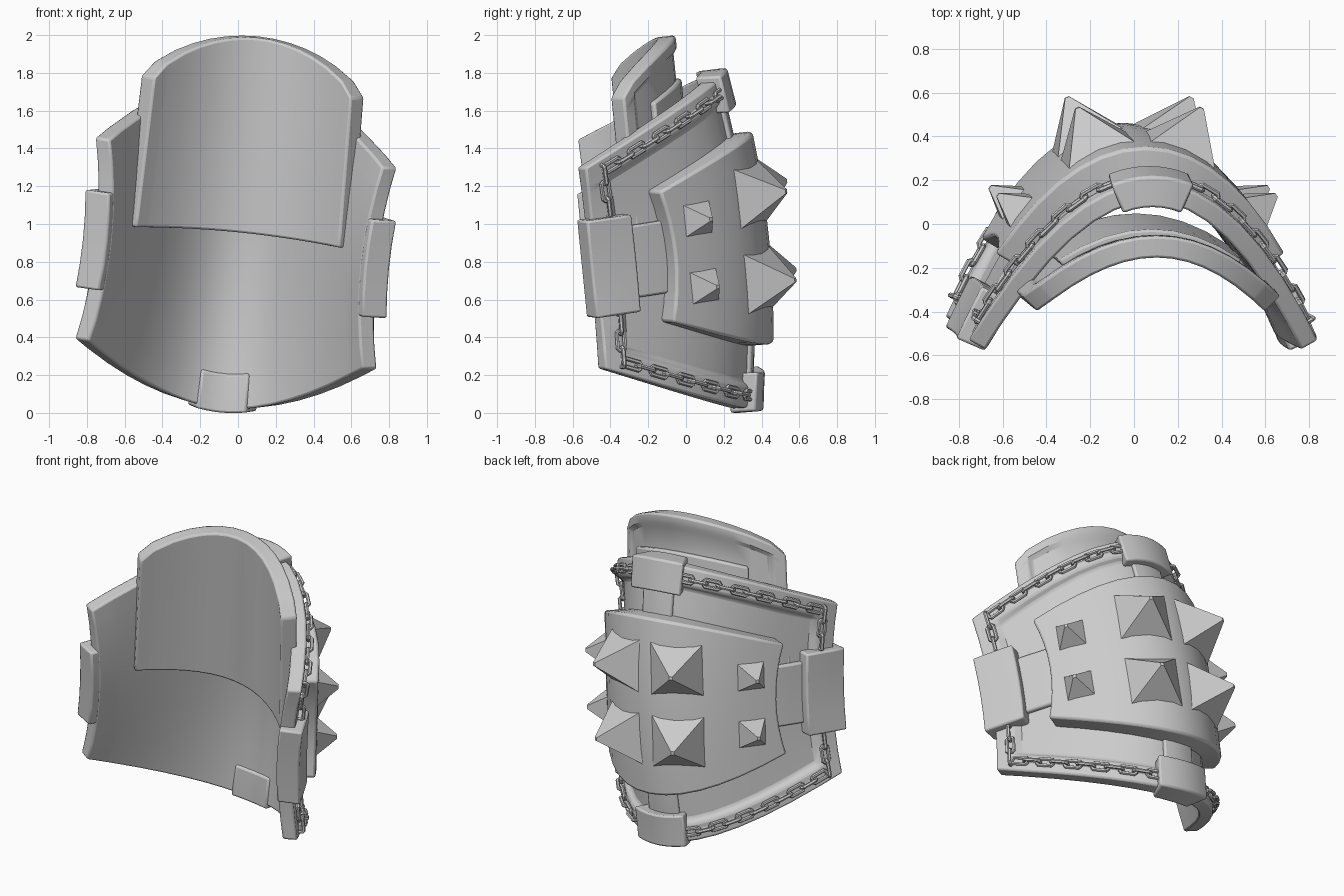
import bpy, bmesh, math
from mathutils import Matrix, Vector

if "Cube" in bpy.data.objects:
    bpy.data.objects.remove(bpy.data.objects["Cube"])

# The whole piece is modelled upright, then leaned slightly sideways and forwards
LEAN = Matrix.Translation((0, 0, 0.95)) @ Matrix.Rotation(0.1, 4, 'Y') @ Matrix.Rotation(0.1, 4, 'X')


def top(u):
    return 0.48 + 0.34 * (1 - min(u * u, 1))


def bot(u):
    return -0.595 - 0.36 * (1 - min(u * u, 1))


def offset(f, u, z, d):
    """Point on a surface, pushed d along its horizontal normal."""
    p, t = f(u, z), f(u + 0.005, z) - f(u - 0.005, z)
    return p + Vector((-t.y, t.x, 0)).normalized() * d


def shell_s(u, z):
    h = 0.54 + 0.35 * (1 - min(u * u, 1))
    m = 1 - min(1, abs((z + 0.055) / h)) ** 2
    return Vector((0.805 * u * (1 - 0.07 * m), 0.27 - 0.755 * u * u + 0.08 * m * (1 - abs(u) ** 3), z))


def tongue_s(u, z):
    return Vector(((0.61 - 0.02 * z) * u, 0.05 - 0.3 * u * u, z))


def finish(name, bm, bevel=0.0, smooth=True):
    bmesh.ops.recalc_face_normals(bm, faces=bm.faces)
    me = bpy.data.meshes.new(name)
    bm.to_mesh(me)
    bm.free()
    ob = bpy.data.objects.new(name, me)
    bpy.context.collection.objects.link(ob)
    ob.matrix_world = LEAN
    if bevel:
        mod = ob.modifiers.new("bevel", 'BEVEL')
        mod.width, mod.segments, mod.limit_method = bevel, 2, 'ANGLE'
        mod.angle_limit = math.radians(40)
    if smooth:
        bpy.ops.object.select_all(action='DESELECT')
        ob.select_set(True)
        bpy.context.view_layer.objects.active = ob
        bpy.ops.object.shade_smooth_by_angle(angle=math.radians(35))
    return ob


def slab(name, f, u0, u1, lo, hi, d_in, d_out, nu=8, nz=6, rim=None, bevel=0.012, waist=0):
    """Curved solid panel; rim=(u width, z width, depth) sinks its middle, waist narrows it."""
    us = [u0 + (u1 - u0) * i / nu for i in range(nu + 1)]
    if rim:
        a, b = u0 + rim[0], u1 - rim[0]
        us = [u0, a] + [a + 0.025 + (b - a - 0.05) * i / nu for i in range(nu + 1)] + [b, u1]
    bm = bmesh.new()
    outer, inner = [], []
    for i, u in enumerate(us):
        l, h = lo(u), hi(u)
        zs = [l + (h - l) * j / nz for j in range(nz + 1)]
        if rim:
            a, b = l + rim[1], h - rim[1]
            zs = [l, a] + [a + 0.03 + (b - a - 0.06) * j / nz for j in range(nz + 1)] + [b, h]
        n = len(zs)
        co, ci = [], []
        for j, z in enumerate(zs):
            sunk = rim and 1 < i < len(us) - 2 and 1 < j < n - 2
            w = u * (1 - waist * (1 - (2 * j / (n - 1) - 1) ** 2))
            co.append(bm.verts.new(offset(f, w, z, d_out - (rim[2] if sunk else 0))))
            ci.append(bm.verts.new(offset(f, w, z, d_in)))
        outer.append(co)
        inner.append(ci)
    m = len(us)
    for g in (outer, inner):
        for i in range(m - 1):
            for j in range(n - 1):
                bm.faces.new((g[i][j], g[i + 1][j], g[i + 1][j + 1], g[i][j + 1]))
    for i in range(m - 1):
        for j in (0, n - 1):
            bm.faces.new((outer[i][j], outer[i + 1][j], inner[i + 1][j], inner[i][j]))
    for j in range(n - 1):
        for i in (0, m - 1):
            bm.faces.new((outer[i][j], outer[i][j + 1], inner[i][j + 1], inner[i][j]))
    return finish(name, bm, bevel)


def const(v):
    return lambda u: v


# Main curved shell with raised rim
slab("shell", shell_s, -1, 1, bot, top, -0.09, 0, 14, 8, (0.065, 0.11, 0.035))

# Inner tongue plate with rounded top, and the low step on its back
slab("inner_tongue", tongue_s, -1, 1, const(0.01),
     lambda u: 0.81 + 0.24 * max(0, 1 - u * u) ** 0.7, -0.1, 0, 12, 6, (0.1, 0.06, 0.02))
slab("tongue_step", tongue_s, -0.7, 0.7, const(0.08), lambda u: 0.82 - 0.14 * u * u, -0.05, 0.008, 8, 3)

# Bulging outer plate that carries the spikes
slab("spike_plate", shell_s, -0.775, 0.775, lambda u: -0.625 + 0.38 * u * u,
     lambda u: 0.5 - 0.33 * u * u, -0.05, 0.085, 14, 8, bevel=0.015, waist=0.035)

# Top and bottom clasps with their straps
slab("top_clasp", shell_s, -0.22, 0.22, lambda u: top(u) - 0.17, lambda u: top(u) + 0.03, -0.11, 0.035, 6, 2)
slab("bottom_clasp", shell_s, -0.2, 0.22, lambda u: bot(u) - 0.02, lambda u: bot(u) + 0.185, -0.105, 0.045, 6, 2)
slab("top_strap", shell_s, -0.15, 0.15, const(0.42), lambda u: top(u) - 0.1, -0.06, -0.015, 4, 3)
slab("bottom_strap", shell_s, -0.15, 0.15, lambda u: bot(u) + 0.1, const(-0.55), -0.06, -0.015, 4, 3)

# Side clasps and straps
for side, s in (("left", -1), ("right", 1)):
    a, b = sorted((0.88 * s, 1.025 * s))
    slab(side + "_clasp", shell_s, a, b, const(-0.32), const(0.2), -0.088, 0.055, 3, 4)
    a, b = sorted((0.68 * s, 0.92 * s))
    slab(side + "_strap", shell_s, a, b, const(-0.25), const(0.135), -0.06, -0.005, 3, 4)


def frame(u, z, d):
    """Position, tangent along u and outward normal on the shell."""
    e = 0.01
    tu = (offset(shell_s, u + e, z, d) - offset(shell_s, u - e, z, d)).normalized()
    tz = (offset(shell_s, u, z + e, d) - offset(shell_s, u, z - e, d)).normalized()
    return offset(shell_s, u, z, d), tu, tz.cross(tu).normalized()


def axes(p, x, y, z):
    return Matrix.Translation(p) @ Matrix((x, y, z)).transposed().to_4x4()


# Pyramid spikes: large inner columns, small outer columns
for s in (-1, 1):
    for u, zs, size, height in ((0.225, (0.19, -0.27), 0.29, 0.19), (0.63, (0.125, -0.235), 0.18, 0.12)):
        for z in zs:
            p, tu, n = frame(u * s, z, 0.085)
            sink = 0.035
            bm = bmesh.new()
            loops = []
            for r, h in ((size * 0.57, -sink), (0.01, height)):
                loops.append([bm.verts.new((x * r, y * r, h)) for x, y in ((-1, -1), (1, -1), (1, 1), (-1, 1))])
            for k in range(4):
                bm.faces.new((loops[0][k], loops[0][(k + 1) % 4], loops[1][(k + 1) % 4], loops[1][k]))
            bm.faces.new(loops[0])
            bm.faces.new(loops[1])
            bm.transform(axes(p, tu, n.cross(tu), n))
            finish("spike", bm, 0, False)


def add_link(bm, mat, length=0.125, width=0.066, r=0.0115):
    """One oblong chain link lying in its local xy plane."""
    a, b, c = length / 2 - r, width / 2 - r, 0.009
    pts = [(a, b - c), (a - c, b), (c - a, b), (-a, b - c), (-a, c - b), (c - a, -b), (a - c, -b), (a, c - b)]
    rings = []
    for x, y in pts:
        out = Vector((math.copysign(1, x) if abs(x) == a else math.copysign(0.2, x),
                      math.copysign(1, y) if abs(y) == b else math.copysign(0.2, y), 0)).normalized()
        rings.append([bm.verts.new(mat @ (Vector((x, y, 0)) + out * r * math.cos(t) + Vector((0, 0, r * math.sin(t)))))
                      for t in (k * math.tau / 6 for k in range(6))])
    for i in range(8):
        for k in range(6):
            p, q = rings[i], rings[(i + 1) % 8]
            bm.faces.new((p[k], p[(k + 1) % 6], q[(k + 1) % 6], q[k]))


# Four chains following the rim from each side clasp to the top and bottom clasps
for s in (-1, 1):
    for label, edge, start, inset in (("top", top, 0.23, -0.065), ("bottom", bot, -0.35, 0.065)):
        uc = 0.945
        path = [(uc, start + (edge(uc) + inset - start) * i / 20) for i in range(20)]
        path += [(u, edge(u) + inset) for u in (uc - (uc - 0.23) * i / 120 for i in range(121))]
        pts = [frame(u * s, z, 0.012) for u, z in path]
        bm = bmesh.new()
        dist, count = 0.0, 0
        for (p, _, n), (q, _, _) in zip(pts, pts[1:]):
            dist += (q - p).length
            if dist >= count * 0.086 + 0.03:
                t = (q - p).normalized()
                n = (n - t * n.dot(t)).normalized()
                w = n.cross(t)
                add_link(bm, axes(p, t, w, n) if count % 2 else axes(p, t, n, -w))
                count += 1
        finish(label + "_chain_" + ("left" if s < 0 else "right"), bm)
